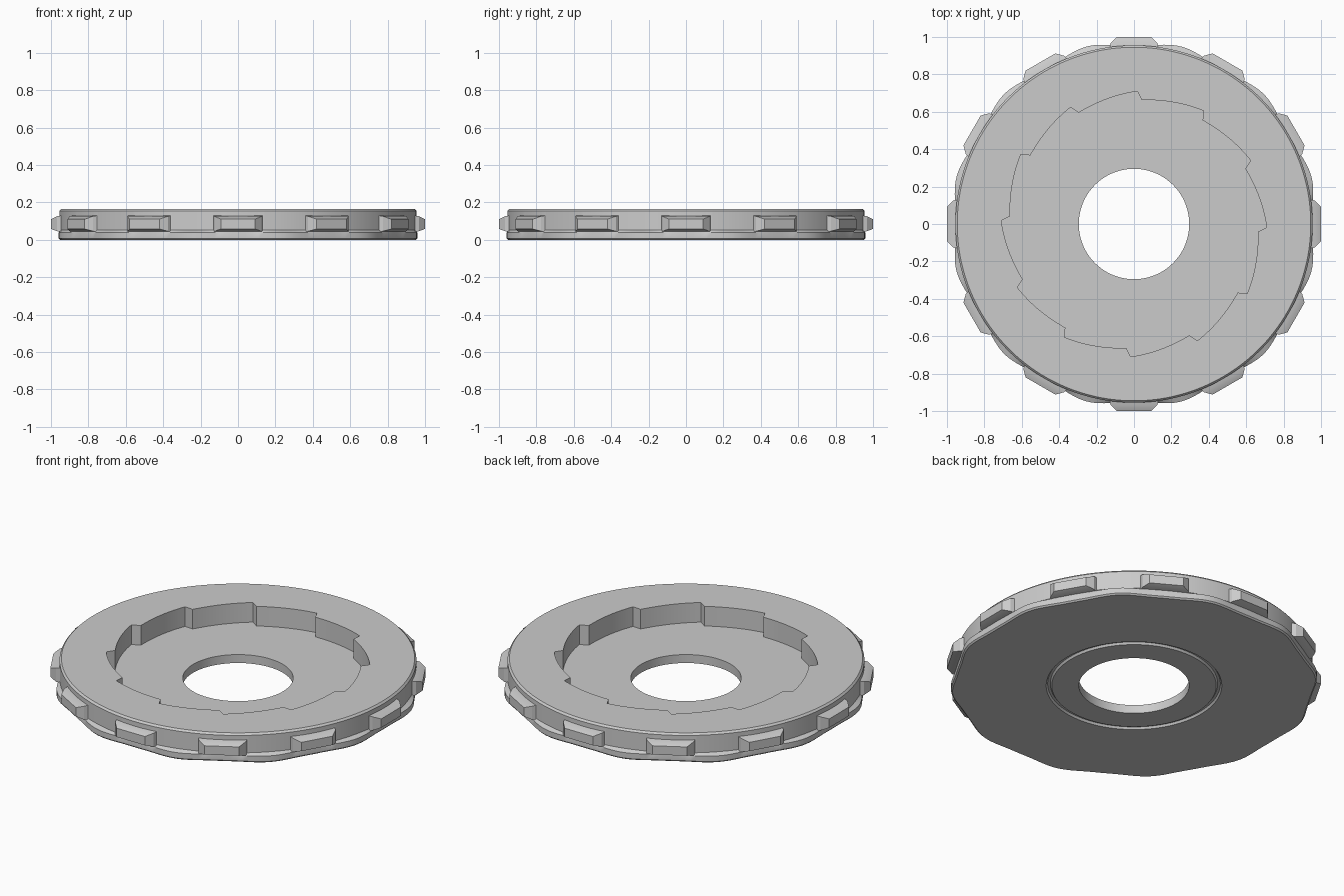
import bpy, bmesh, math

SECTORS = 12
STEP = math.radians(30)

cube = bpy.data.objects.get("Cube")
if cube:
    bpy.data.objects.remove(cube, do_unlink=True)

grey = bpy.data.materials.new("plain grey")
grey.use_nodes = True
colour = (0.6, 0.6, 0.6, 1)
grey.diffuse_color = colour
grey.node_tree.nodes["Principled BSDF"].inputs["Base Color"].default_value = colour


def finish(bm, name, angle):
    bmesh.ops.recalc_face_normals(bm, faces=bm.faces)
    mesh = bpy.data.meshes.new(name)
    bm.to_mesh(mesh)
    bm.free()
    mesh.materials.append(grey)
    obj = bpy.data.objects.new(name, mesh)
    bpy.context.collection.objects.link(obj)
    bpy.ops.object.select_all(action='DESELECT')
    obj.select_set(True)
    bpy.context.view_layer.objects.active = obj
    bpy.ops.object.shade_smooth_by_angle(angle=math.radians(angle))
    return obj


# Angles within one sector: the ratchet step lies between the last and first
TIP, ROOT = -1.5, 26.5
SAMPLES = 15
angles = []
for s in range(SECTORS):
    for i in range(SAMPLES):
        t = i / (SAMPLES - 1)
        angles.append((math.radians(30 * s + TIP + (ROOT - TIP) * t), t))


def ratchet(a, t):
    """Spiral tooth: tall at the tip, sinking towards the next step."""
    return 0.665 + 0.045 * (1 - t) ** 1.3


def flange(extra):
    """Scalloped rim bulging midway between the lugs."""
    return lambda a, t: 0.957 + extra + 0.025 * ((1 - math.cos(a * SECTORS)) / 2) ** 1.5


# Closed cross-section of the disc: radius (number or function) and height
profile = [
    (0.295, 0.0), (0.44, 0.0), (0.448, 0.012), (0.462, 0.012), (0.47, 0.0),
    (flange(-0.008), 0.0), (flange(0), 0.008), (flange(0), 0.04),
    (0.955, 0.052), (0.955, 0.155), (0.945, 0.166),
    (ratchet, 0.166), (ratchet, 0.05), (0.295, 0.05),
]

bm = bmesh.new()
rings = []
for r, z in profile:
    ring = []
    for a, t in angles:
        rad = r(a, t) if callable(r) else r
        ring.append(bm.verts.new((rad * math.cos(a), rad * math.sin(a), z)))
    rings.append(ring)
n = len(angles)
for k, ring in enumerate(rings):
    after = rings[(k + 1) % len(rings)]
    for i in range(n):
        j = (i + 1) % n
        bm.faces.new((ring[i], ring[j], after[j], after[i]))
finish(bm, "ratchet_disc", 30)

# Tapered grip lugs around the outside
bm = bmesh.new()
for s in range(SECTORS):
    a = s * STEP
    loops = []
    for r, half, low, high in ((0.93, 0.135, 0.04, 0.132), (0.967, 0.125, 0.046, 0.126),
                               (1.0, 0.092, 0.058, 0.11)):
        loop = []
        for w, z in ((-half, low), (half, low), (half, high), (-half, high)):
            loop.append(bm.verts.new((r * math.cos(a) - w * math.sin(a),
                                      r * math.sin(a) + w * math.cos(a), z)))
        loops.append(loop)
    for p, q in zip(loops, loops[1:]):
        for i in range(4):
            j = (i + 1) % 4
            bm.faces.new((p[i], p[j], q[j], q[i]))
    bm.faces.new(loops[0])
    bm.faces.new(loops[-1])
finish(bm, "grip_lugs", 20)
